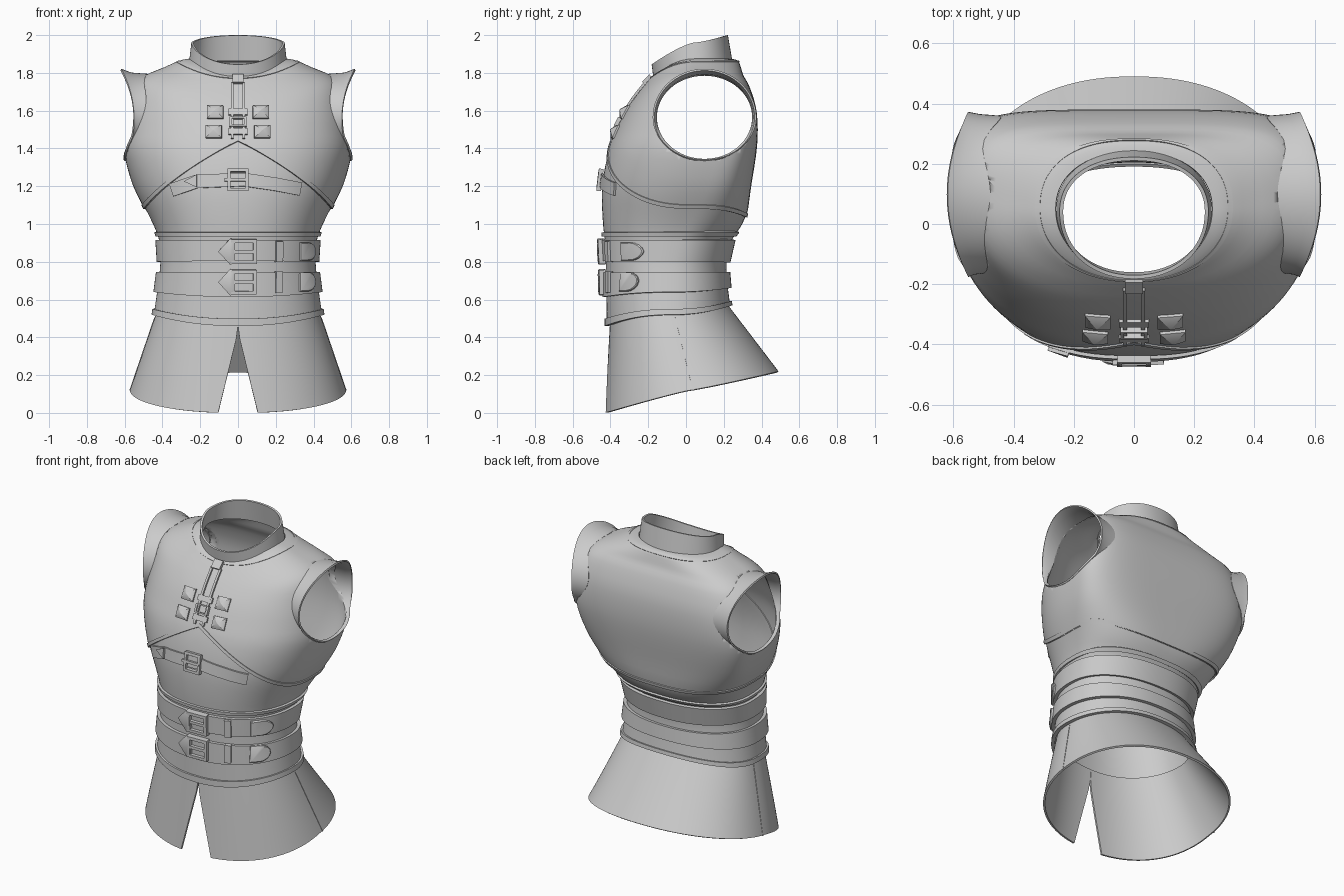
import bpy, bmesh, math
from mathutils import Vector
from mathutils.bvhtree import BVHTree

if "Cube" in bpy.data.objects:
    bpy.data.objects.remove(bpy.data.objects["Cube"])

leather = bpy.data.materials.new("grey leather")
leather.diffuse_color = (0.6, 0.6, 0.6, 1)
leather.use_nodes = True
leather.node_tree.nodes["Principled BSDF"].inputs["Base Color"].default_value = leather.diffuse_color
N = 128
TAU = math.tau
ANG = [TAU * i / N for i in range(N)]


def clamp(v):
    return max(0.0, min(1.0, v))


def mix(p, q, t):
    return [a + (b - a) * t for a, b in zip(p, q)]


def spline(rows, steps=3):
    out = []
    for i in range(len(rows) - 1):
        a, b, c, d = (rows[max(0, min(len(rows) - 1, i + k))] for k in (-1, 0, 1, 2))
        for t in [k / steps for k in range(steps)]:
            out.append([q + t * ((r - p) / 2 + t * (p - 2.5 * q + 2 * r - s / 2
                        + t * (1.5 * (q - r) + (s - p) / 2))) for p, q, r, s in zip(a, b, c, d)])
    return out + [list(rows[-1])]


# A section is: side z, front z, back z, half width, front y, back y, widest y, front and back roundness
def section(z, hw, yf, yb, dzf=0.0, dzb=0.0):
    rise, top = clamp((z - 0.75) / 0.6), clamp((z - 1.7) / 0.175)
    cy = -0.08 + 0.18 * rise * rise * (3 - 2 * rise) - 0.05 * top
    return (z, z + dzf, z + dzb, hw, yf, yb, cy, 2.2 + 0.2 * rise - 0.3 * top,
            2.2 + 2.4 * clamp((z - 0.9) / 0.6) - 2.4 * top)


BODY = spline([
    section(0.52, 0.452, -0.425, 0.24, -0.06, 0.05),
    section(0.75, 0.42, -0.43, 0.22),
    section(0.90, 0.42, -0.435, 0.24),
    section(1.02, 0.465, -0.447, 0.315),
    section(1.20, 0.555, -0.45, 0.345),
    section(1.38, 0.603, -0.417, 0.373),
    section(1.50, 0.595, -0.37, 0.38),
    section(1.62, 0.575, -0.32, 0.37, -0.02),
    section(1.73, 0.55, -0.265, 0.335, -0.05),
    section(1.785, 0.495, -0.225, 0.305, -0.055),
    section(1.83, 0.39, -0.20, 0.29, -0.07),
    section(1.865, 0.31, -0.185, 0.275, -0.09),
    section(1.875, 0.26, -0.165, 0.24, -0.09)])
SKIRT = [mix((0.56, 0.52, 0.60, 0.422, -0.40, 0.20, -0.08, 2.2, 2.2),
             (0.12, 0.00, 0.22, 0.572, -0.43, 0.49, 0.02, 2.2, 2.2), k / 8) for k in range(9)]
COLLAR = [mix((1.865, 1.77, 1.865, 0.258, -0.172, 0.245, 0.05, 2.1, 2.1),
              (1.96, 1.845, 2.00, 0.247, -0.182, 0.222, 0.04, 2.1, 2.2), k / 3) for k in range(4)]


def on_row(row, a, off=0.0, slope=2.0):
    zs, zf, zb, hw, yf, yb, cy, nf, nb = row
    c, s = math.cos(a), math.sin(a)
    n = nf if s < 0 else nb
    x = (hw + off) * math.copysign(abs(c) ** (2 / n), c)
    depth = (cy - yf if s < 0 else yb - cy) + off
    y = cy + depth * math.copysign(abs(s) ** (2 / n), s)
    return Vector((x, y, zs + ((zf if s < 0 else zb) - zs) * abs(s) ** slope))


def body(a, u, off=0.0):
    for lo, hi in zip(BODY, BODY[1:]):
        if u <= hi[0]:
            break
    return on_row(mix(lo, hi, clamp((u - lo[0]) / (hi[0] - lo[0]))), a, off)


def make(name, verts, faces, thick=0.0, offset=-1, recalc=False):
    me = bpy.data.meshes.new(name)
    me.from_pydata(verts, [], faces)
    if recalc:
        bm = bmesh.new()
        bm.from_mesh(me)
        bmesh.ops.recalc_face_normals(bm, faces=bm.faces)
        bm.to_mesh(me)
        bm.free()
    me.materials.append(leather)
    ob = bpy.data.objects.new(name, me)
    bpy.context.collection.objects.link(ob)
    bpy.ops.object.select_all(action='DESELECT')
    ob.select_set(True)
    bpy.context.view_layer.objects.active = ob
    if thick:
        m = ob.modifiers.new("thickness", 'SOLIDIFY')
        m.thickness, m.offset = thick, offset
        bpy.ops.object.modifier_apply(modifier=m.name)
    bpy.ops.object.shade_smooth_by_angle(angle=math.radians(40))
    return ob


def lattice(rows, closed=True):
    n = len(rows[0])
    faces = [(j * n + i, j * n + (i + 1) % n, (j + 1) * n + (i + 1) % n, (j + 1) * n + i)
             for j in range(len(rows) - 1) for i in range(n if closed else n - 1)]
    return [p for r in rows for p in r], faces


def hem(a):
    c = abs(math.cos(a))
    return 1.035 + 0.045 * c * c if math.sin(a) >= 0 else 1.44 - 0.36 * c ** 0.9


def band(name, lo, hi, off, thick):
    rows = [[body(a, f(a) if callable(f) else f, off) for a in ANG] for f in (lo, hi)]
    return make(name, *lattice(rows), thick)


# Vest shell with cut armholes
rows = [[body(a, hem(a) + (1.5 - hem(a)) * j / 10) for a in ANG] for j in range(11)]
rows += [[on_row(r, a) for a in ANG] for r in BODY if r[0] > 1.501]
vest = make("vest", *lattice(rows), 0.012)
surface = BVHTree.FromPolygons(*lattice([[on_row(r, a) for a in ANG] for r in BODY]))
CY, CZ, RY, RZ = 0.098, 1.565, 0.257, 0.225
for side in (1, -1):
    hole = [[Vector((side * x, CY + RY * math.cos(a), CZ + RZ * math.sin(a))) for a in ANG[::2]]
            for x in (0.4, 0.9)]
    v, f = lattice(hole)
    n = N // 2
    cutter = make("armhole_cutter", v, f + [tuple(range(n)), tuple(range(n, 2 * n))], recalc=True)
    bpy.context.view_layer.objects.active = vest
    m = vest.modifiers.new("armhole", 'BOOLEAN')
    m.operation, m.object, m.solver = 'DIFFERENCE', cutter, 'EXACT'
    bpy.ops.object.modifier_apply(modifier=m.name)
    bpy.data.objects.remove(cutter)
    # Flared sleeve rim
    inner, mid, outer = [], [], []
    for a in ANG[::2]:
        c, s = math.cos(a), math.sin(a)
        y, z = CY + RY * c, CZ + RZ * s
        hit = surface.ray_cast(Vector((0.25 * side, y, z)), Vector((side, 0, 0)))[0]
        x = abs(hit.x) if hit else 0.47
        xo = max(x + 0.006, 0.552 + (0.068 if s > 0 else 0.045) * s * s)
        inner.append(Vector((side * (x - 0.008), y, z)))
        mid.append(Vector((side * (x + (xo - x) * 0.6), CY + RY * c * 1.02, CZ + RZ * s * (1.03 if s > 0 else 1.01))))
        outer.append(Vector((side * xo, CY + RY * c * 1.05, CZ + RZ * s * (1.12 if s > 0 else 1.02))))
    make("sleeve_rim", *lattice([inner, mid, outer]), 0.01, 0, True)

# Midriff, hem trims, waist bands and belts
rows = [[body(a, 0.52 + (hem(a) + 0.03 - 0.52) * j / 16, -0.006) for a in ANG] for j in range(17)]
make("midriff", *lattice(rows), 0.01)
band("vest_hem_trim", hem, lambda a: hem(a) + 0.02, 0.006, 0.014)
band("jacket_hem_trim", 0.52, 0.55, 0.006, 0.016)
band("waist_trim", 0.935, 0.955, 0.008, 0.016)
band("neck_yoke_trim", 1.86, 1.866, 0.006, 0.01)
band("upper_belt", 0.80, 0.915, 0.014, 0.02)
band("lower_belt", 0.64, 0.745, 0.014, 0.024)

# Collar and split skirt
make("collar", *lattice([[on_row(r, a, 0, 1.25) for a in ANG] for r in COLLAR]), 0.012)
rows = []
for k, r in enumerate(SKIRT):
    gap = max(0.001, 0.105 * (1 - r[1] / 0.43))
    d = math.asin((gap / r[3]) ** 1.1)
    rows.append([on_row(r, -TAU / 4 + d + (TAU - 2 * d) * i / N, 0, 2 - k / 8) for i in range(N + 1)])
make("skirt", *lattice(rows[::-1], False), 0.012)
for a in (0.03, math.pi - 0.03):
    make("skirt_seam", *lattice([[on_row(r, a + k, 0.003) for k in (-0.006, 0.006)]
                                for r in SKIRT[:0:-1]], False), 0.006)


def front(x, z, off=0.0):
    p, n, _, _ = surface.ray_cast(Vector((x, -2, z)), Vector((0, 1, 0)))
    return p + (n if n.y < 0 else -n) * off


def ribbon(name, path, width, off=0.012, steps=6):
    pts = [Vector(p).lerp(Vector(q), k / steps) for p, q in zip(path, path[1:]) for k in range(steps)]
    pts.append(Vector(path[-1]))
    lo, hi = [], []
    for i, p in enumerate(pts):
        d = (pts[min(i + 1, len(pts) - 1)] - pts[max(i - 1, 0)]).normalized() * width / 2
        lo.append(front(p.x + d.y, p.y - d.x, off))
        hi.append(front(p.x - d.y, p.y + d.x, off))
    make(name, *lattice([lo, hi], False), 0.012, 0, True)


def boss(name, outline, layers, cap=True):
    cx = sum(p[0] for p in outline) / len(outline)
    cz = sum(p[1] for p in outline) / len(outline)
    rows = [[front(cx + (x - cx) * s, cz + (z - cz) * s, o) for x, z in outline] for s, o in layers]
    v, f = lattice(rows)
    if cap:
        f.append(tuple(range(len(v) - len(outline), len(v))))
    make(name, v, f, recalc=True)


def rect(cx, cz, w, h):
    return [(cx - w, cz - h), (cx + w, cz - h), (cx + w, cz + h), (cx - w, cz + h)]


def frame(h, inner=0.72):
    return [(1, 0), (1, h), (inner, h), (inner, 0)]


# Belt buckles, keepers and rounded strap ends
for z in (0.855, 0.692):
    boss("buckle_plate", [(-0.10, z), (-0.04, z - 0.07), (-0.015, z - 0.06),
                          (-0.015, z + 0.06), (-0.04, z + 0.07)], [(1, 0), (1, 0.032), (0.7, 0.038)])
    boss("buckle_frame", rect(0.03, z, 0.065, 0.066), frame(0.036), False)
    boss("buckle_tongue", rect(0.025, z, 0.055, 0.009), [(1, 0), (1, 0.036)])
    boss("belt_keeper", rect(0.21, z, 0.017, 0.056), [(1, 0), (1, 0.03)])
    tip = [(0.315, z + 0.05), (0.315, z - 0.05)]
    tip += [(0.355 + 0.034 * math.cos(t), z + 0.05 * math.sin(t))
            for t in [math.pi * (k / 8 - 0.5) for k in range(9)]]
    boss("strap_end", tip, [(1, 0), (1, 0.026), (0.9, 0.03)])

# Chest placket, pyramid studs and clasps
for s in (1, -1):
    ribbon("placket_edge", [(s * 0.03, 1.745), (s * 0.03, 1.45)], 0.014, 0.006)
    for x, z in ((0.12, 1.59), (0.128, 1.487)):
        boss("pyramid_stud", rect(s * x, z, 0.042, 0.034), [(1, 0), (1, 0.01), (0.03, 0.034)])
for z in (1.59, 1.487):
    ribbon("clasp_strap", [(-0.05, z), (0.05, z)], 0.03, 0.006)
boss("clasp_buckle", rect(0, 1.535, 0.045, 0.024), frame(0.02), False)
boss("collar_clasp", rect(0, 1.758, 0.03, 0.018), [(1, 0), (1, 0.02)])

# Slanted chest strap with small buckles
ribbon("chest_strap", [(-0.35, 1.18), (-0.22, 1.225), (0.03, 1.235), (0.2, 1.21), (0.33, 1.185)], 0.07, 0.002)
boss("chest_buckle", rect(0.0, 1.232, 0.055, 0.058), frame(0.025), False)
boss("chest_buckle_tongue", rect(-0.01, 1.232, 0.06, 0.008), [(1, 0), (1, 0.025)])
boss("chest_strap_tip", [(-0.28, 1.225), (-0.215, 1.195), (-0.215, 1.26)], [(1, 0), (1, 0.02)])
